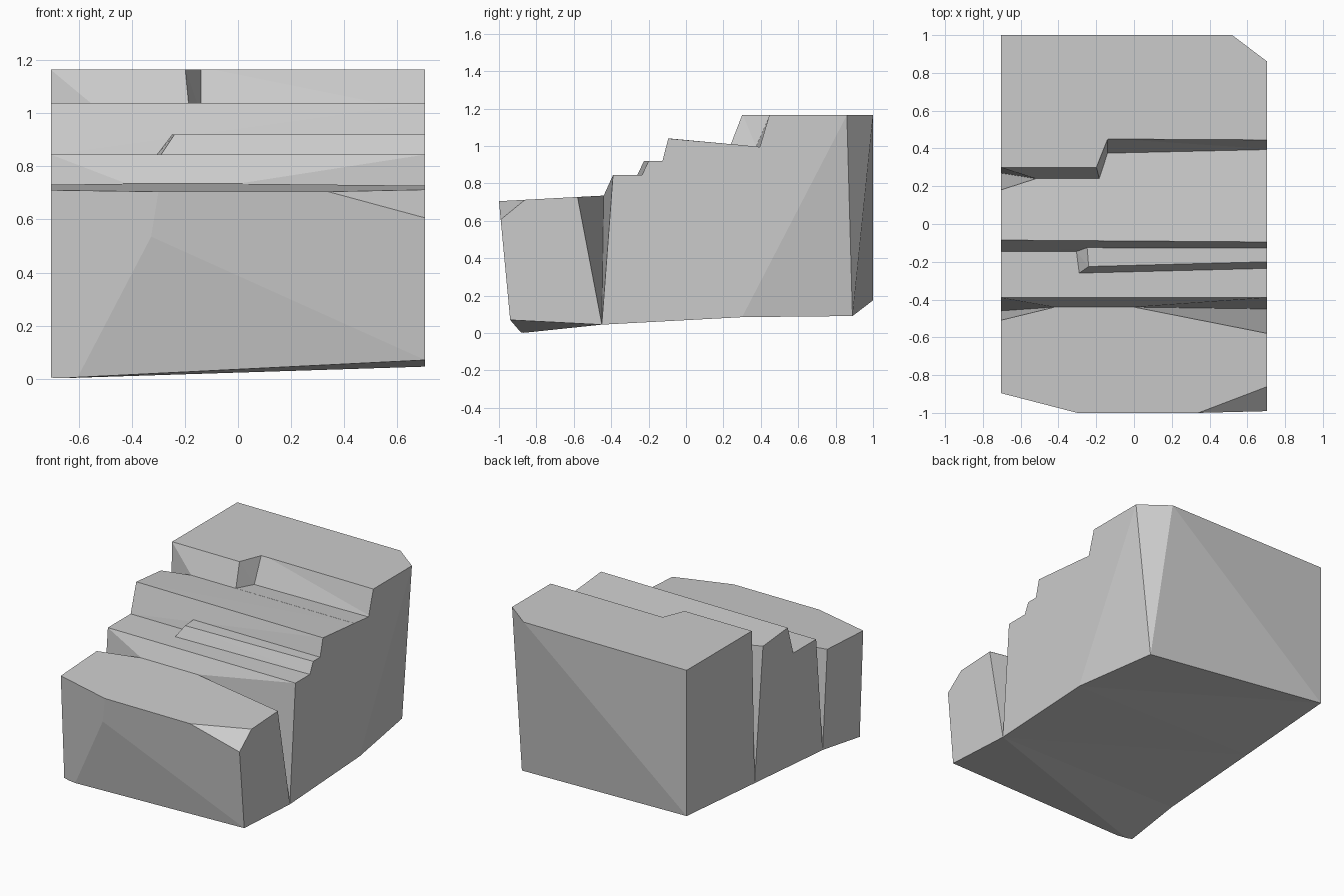
import bpy, bmesh
from mathutils import Vector

if "Cube" in bpy.data.objects:
    bpy.data.objects.remove(bpy.data.objects["Cube"])

W = 0.705


def make_object(name, bm):
    bmesh.ops.recalc_face_normals(bm, faces=bm.faces)
    mesh = bpy.data.meshes.new(name)
    bm.to_mesh(mesh)
    bm.free()
    ob = bpy.data.objects.new(name, mesh)
    bpy.context.collection.objects.link(ob)
    return ob


def loft(name, left, right):
    """Join a left and a right (y, z) profile into a solid."""
    bm = bmesh.new()
    a = [bm.verts.new((-W, y, z)) for y, z in left]
    b = [bm.verts.new((W, y, z)) for y, z in right]
    bm.faces.new(a)
    bm.faces.new(b[::-1])
    n = len(a)
    for i in range(n):
        j = (i + 1) % n
        bm.faces.new((a[i], b[i], b[j], a[j]))
    bmesh.ops.triangulate(bm, faces=[f for f in bm.faces if len(f.verts) == 4])
    return make_object(name, bm)


def hull(name, pts):
    bm = bmesh.new()
    vs = [bm.verts.new(p) for p in pts]
    res = bmesh.ops.convex_hull(bm, input=vs)
    junk = [g for g in res["geom_interior"] if isinstance(g, bmesh.types.BMVert)]
    bmesh.ops.delete(bm, geom=junk, context='VERTS')
    return make_object(name, bm)


def combine(body, other, operation):
    mod = body.modifiers.new("combine", 'BOOLEAN')
    mod.operation = operation
    mod.solver = 'EXACT'
    mod.object = other
    bpy.context.view_layer.objects.active = body
    bpy.ops.object.modifier_apply(modifier=mod.name)
    bpy.data.objects.remove(other, do_unlink=True)


def clip(body, p, q, r):
    """Slice off the corner outside the plane through three points."""
    p, q, r = Vector(p), Vector(q), Vector(r)
    n = (q - p).cross(r - p).normalized()
    if n.dot(p - Vector((0, 0, 0.5))) < 0:
        n = -n
    bm = bmesh.new()
    bm.from_mesh(body.data)
    geom = bm.verts[:] + bm.edges[:] + bm.faces[:]
    bmesh.ops.bisect_plane(bm, geom=geom, dist=1e-5, plane_co=p, plane_no=n, clear_outer=True)
    rim = [e for e in bm.edges if e.is_boundary]
    bmesh.ops.holes_fill(bm, edges=rim, sides=0)
    bmesh.ops.recalc_face_normals(bm, faces=bm.faces)
    bm.to_mesh(body.data)
    bm.free()


# main stepped rock
left = [(1, .175), (1, 1.165), (.30, 1.165), (.24, 1.01), (-.085, 1.04), (-.145, .845),
        (-.39, .845), (-.44, .735), (-1, .705), (-.88, 0), (-.47, .065), (.27, .12)]
right = [(1, .085), (1, 1.165), (.30, 1.165), (.24, 1.01), (-.095, 1.04), (-.145, .845),
         (-.39, .845), (-.44, .735), (-1, .705), (-.94, .07), (-.45, .045), (.30, .085)]
rock = loft("stepped_rock", left, right)

# small extra step on the right
step = hull("small_step", [
    (-.29, -.26, .845), (-.24, -.225, .92), (-.25, -.10, .92), (-.305, -.145, .845),
    (-.29, -.26, .80), (-.305, -.10, .80), (W, -.235, .80), (W, -.10, .80),
    (W, -.235, .845), (W, -.20, .92), (W, -.10, .92)])
combine(rock, step, 'UNION')

# set-back in the rear ledge
setback = hull("setback_cutter", [
    (-.185, .237, 1.011), (-.14, .375, .997), (.75, .395, .995), (.75, .237, 1.011),
    (-.201, .30, 1.175), (-.14, .453, 1.175), (.75, .448, 1.175), (.75, .25, 1.175)])
combine(rock, setback, 'DIFFERENCE')

# cracks running down the sides: rim front, foot, rim back, inner point, end along the step
cracks = [
    [(W, -.58, .727), (W, -.45, .045), (W, -.39, .845), (.61, -.44, .615), (0, -.44, .735)],
    [(-W, -.51, .731), (-W, -.46, .065), (-W, -.39, .845), (-.65, -.44, .65), (-.42, -.44, .735)],
    [(-W, .18, 1.016), (-W, .27, .12), (-W, .30, 1.165), (-.67, .25, .90), (-.52, .24, 1.01)]]
for pts in cracks:
    wide = [(x * 1.002, y, z) if abs(x) == W else (x, y, z) for x, y, z in pts]
    combine(rock, hull("crack_cutter", wide), 'DIFFERENCE')

# corner facets
foot = (.61, .89, .085)
clip(rock, (W, .30, .085), (W, .86, 1.165), foot)
clip(rock, (.52, 1, 1.165), (W, .86, 1.165), foot)
clip(rock, (.52, 1, 1.165), (-W, 1, .175), foot)
clip(rock, (.34, -1, .705), (W, -.98, .615), (W, -.87, .705))
clip(rock, (-.30, -1, .705), (-W, -.895, .705), (-.62, -.88, 0))
